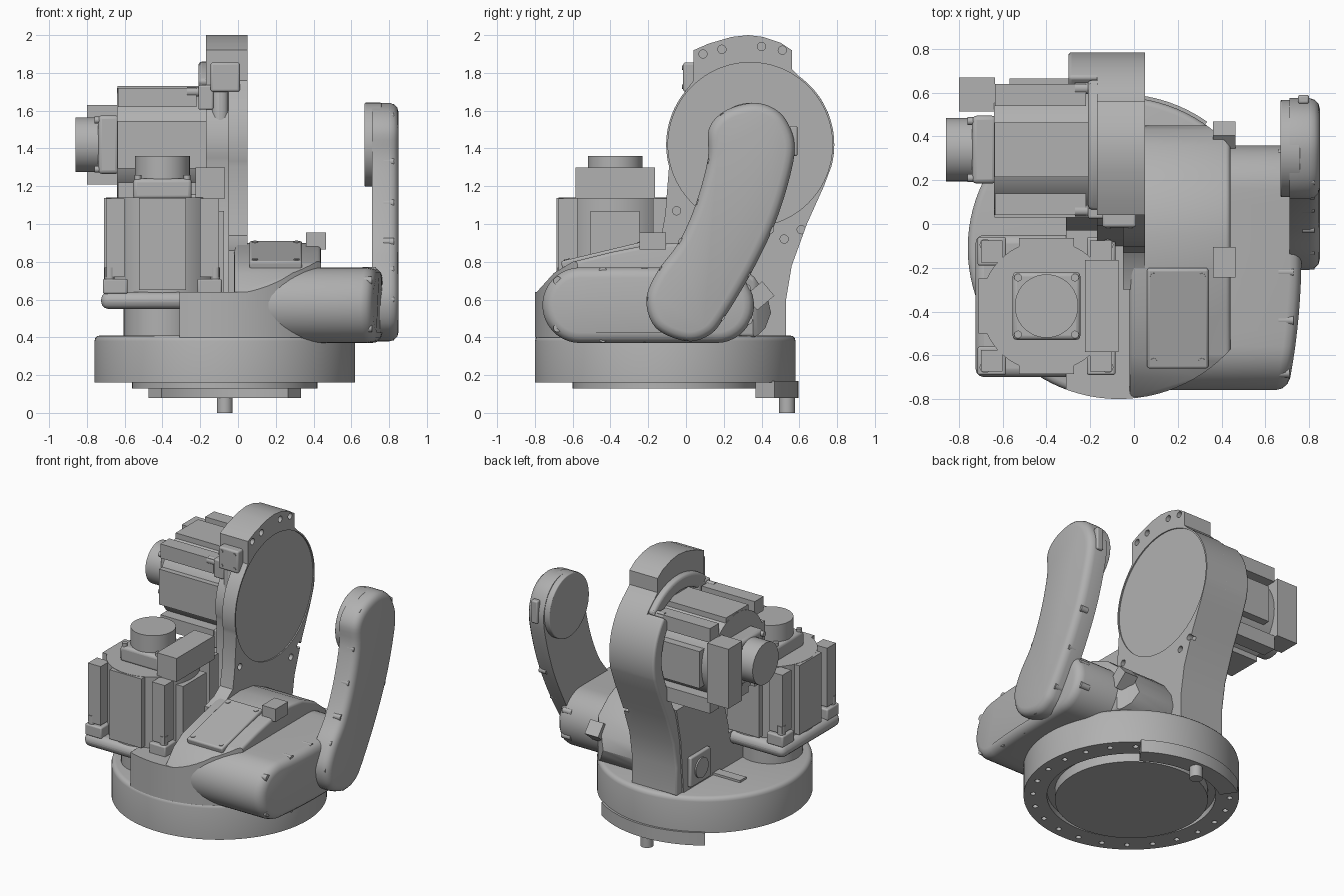
import bpy, bmesh, math
from mathutils import Matrix, Vector

old = bpy.data.objects.get("Cube")
if old:
    bpy.data.objects.remove(old, do_unlink=True)

grey = bpy.data.materials.new("machine_grey")
grey.use_nodes = True
grey.diffuse_color = (0.44, 0.44, 0.44, 1)
grey.node_tree.nodes["Principled BSDF"].inputs["Base Color"].default_value = (0.44, 0.44, 0.44, 1)
parts = []


def arc(cu, cv, r, a0=0, a1=360, n=48):
    """Points on an arc; a full turn leaves out the repeated end point."""
    last = n if abs(a1 - a0) == 360 else n - 1
    angles = [math.radians(a0 + (a1 - a0) * i / last) for i in range(n)]
    return [(cu + r * math.cos(a), cv + r * math.sin(a)) for a in angles]


def rect(u0, u1, v0, v1):
    return [(u0, v0), (u1, v0), (u1, v1), (u0, v1)]


def smooth_loop(pts, n=5):
    """Closed smooth curve through the points."""
    out = []
    for i in range(len(pts)):
        a, b, c, d = (Vector(pts[(i + k) % len(pts)]) for k in (-1, 0, 1, 2))
        for s in range(n):
            t = s / n
            p = 0.5 * (2 * b + (c - a) * t + (2 * a - 5 * b + 4 * c - d) * t * t
                       + (3 * b - a - 3 * c + d) * t ** 3)
            out.append((p.x, p.y))
    return out


def prism(name, pts, lo, hi, axis="x", bevel=0, rim=0, mat=None):
    """Extruded outline; rim rounds only the high end, bevel every sharp edge."""
    bm = bmesh.new()
    place = (lambda u, v, w: (w, u, v)) if axis == "x" else (lambda u, v, w: (u, v, w))
    low = [bm.verts.new(place(u, v, lo)) for u, v in pts]
    top = [bm.verts.new(place(u, v, hi)) for u, v in pts]
    bm.faces.new(low)
    cap = bm.faces.new(top)
    for i in range(len(pts)):
        j = (i + 1) % len(pts)
        bm.faces.new((low[i], low[j], top[j], top[i]))
    bmesh.ops.recalc_face_normals(bm, faces=bm.faces)
    if rim:
        bmesh.ops.bevel(bm, geom=list(cap.edges), offset=rim, segments=3, profile=0.5, affect="EDGES")
    mesh = bpy.data.meshes.new(name)
    bm.to_mesh(mesh)
    bm.free()
    if mat:
        mesh.transform(mat)
    mesh.materials.append(grey)
    ob = bpy.data.objects.new(name, mesh)
    bpy.context.collection.objects.link(ob)
    if bevel:
        m = ob.modifiers.new("bevel", "BEVEL")
        m.width, m.segments, m.limit_method = bevel, 3, "ANGLE"
        m.angle_limit = math.radians(40)
    parts.append(ob)
    return ob


def boolean(target, cutter, op):
    """Apply a boolean and discard its cutter."""
    parts.remove(cutter)
    m = target.modifiers.new("cut", "BOOLEAN")
    m.operation, m.object, m.solver = op, cutter, "EXACT"
    bpy.context.view_layer.objects.active = target
    for mod in list(target.modifiers):
        bpy.ops.object.modifier_apply(modifier=mod.name)
    bpy.data.objects.remove(cutter, do_unlink=True)


CX, CY, R = -0.07, -0.11, 0.69

# Turntable base, groove, bolt holes, bottom hub, stop segment and pin
base = prism("base_ring", arc(CX, CY, R, n=96), 0.16, 0.41, "z", rim=0.03)
boolean(base, prism("groove", arc(CX, CY, 0.54, n=72), 0.1, 0.2, "z"), "DIFFERENCE")
for i in range(24):
    a = math.tau * (i + 0.5) / 24
    hole = prism("hole", arc(CX + 0.63 * math.cos(a), CY + 0.63 * math.sin(a), 0.018, n=12), 0.1, 0.2, "z")
    boolean(base, hole, "DIFFERENCE")
prism("bottom_hub", arc(CX, CY, 0.49, n=72), 0.13, 0.21, "z")
prism("stop_segment", arc(CX, CY, 0.705, 55, 125, 24) + arc(CX, CY, 0.585, 125, 55, 24), 0.08, 0.17, "z")
prism("stop_pin", arc(CX, 0.535, 0.042, n=24), 0, 0.1, "z")

# Main body, trimmed to the round base
body_side = [(-0.85, 0.4), (-0.85, 0.57), (-0.79, 0.64), (-0.7, 0.74), (-0.6, 0.8), (-0.4, 0.85),
             (-0.2, 0.89), (-0.05, 0.9), (0.1, 0.88), (0.25, 0.81), (0.36, 0.72), (0.43, 0.62), (0.45, 0.53),
             (0.42, 0.45), (0.37, 0.4)]
body = prism("body", body_side, -0.02, 0.44, bevel=0.02)
boolean(body, prism("trim", arc(CX, CY, R, n=96), 0.3, 1, "z"), "INTERSECT")
deck = prism("lower_deck", rect(-0.85, 0.1, 0.4, 0.64), -0.31, 0.2)
boolean(deck, prism("trim", arc(CX, CY, R, n=96), 0.3, 1, "z"), "INTERSECT")

# Sloping access panel with corner screws
tilt = Matrix.Translation((0.2, -0.43, 0.838)) @ Matrix.Rotation(math.radians(13.5), 4, "X")
prism("access_panel", rect(-0.14, 0.14, -0.235, 0.235), -0.03, 0.02, "z", bevel=0.012, mat=tilt)
for sx in (-1, 1):
    for sy in (-1, 1):
        prism("panel_screw", arc(sx * 0.11, sy * 0.2, 0.016, n=16), 0, 0.024, "z", mat=tilt)

# Sideways drive housing with rounded end cover
steps = [0.16 - 0.72 * i / 10 for i in range(1, 10)]
capsule = (arc(0.16, 0.57, 0.2, -90, 90, 20) + [(y, 0.77) for y in steps]
           + arc(-0.56, 0.57, 0.2, 90, 270, 20) + [(y, 0.37) for y in reversed(steps)])
housing = prism("drive_housing", capsule, 0.0, 0.765, rim=0.055)
for v in housing.data.vertices:
    if v.co.x > 0.6 and v.co.y < -0.15:
        v.co.x -= 0.06 * ((-0.15 - v.co.y) / 0.6) ** 2
for y, z in [(-0.68, 0.7), (-0.68, 0.45), (-0.44, 0.75), (-0.44, 0.395), (-0.22, 0.75), (-0.22, 0.395),
             (0.32, 0.66), (0.33, 0.49)]:
    prism("housing_screw", arc(y, z, 0.022, n=16), 0.66, 0.71 if y < -0.6 else 0.73)

# Curved link cover with drive end and rim screws
outline = [(0.34, 1.64), (0.2, 1.595), (0.12, 1.5), (0.115, 1.34), (0.05, 1.1), (-0.04, 0.9), (-0.15, 0.75),
           (-0.21, 0.6), (-0.16, 0.45), (0, 0.38), (0.12, 0.41), (0.2, 0.5), (0.35, 0.75), (0.47, 1.0),
           (0.55, 1.25), (0.575, 1.42), (0.53, 1.55), (0.45, 1.62)]
prism("link_cover", smooth_loop(outline), 0.71, 0.85, rim=0.05)
prism("link_cover_hub", arc(0.345, 1.42, 0.222), 0.67, 0.76, bevel=0.006)
for y, z in [(0.2, 1.565), (0.485, 1.56), (0.135, 1.33), (0.52, 1.26), (0.075, 1.11), (0.445, 0.97), (-0.02, 0.905),
             (0.32, 0.74), (-0.12, 0.755), (-0.185, 0.6), (0.0, 0.405), (0.185, 0.51)]:
    prism("cover_screw", arc(y, z, 0.022, n=16), 0.77, 0.825)
prism("cover_connector", rect(0.55, 0.59, 1.36, 1.52), 0.75, 0.80, bevel=0.01)

# Upright shoulder flange with recessed disc face and bolt holes
SY, SZ = 0.34, 1.42
back_foot = [(0.73, 1.2), (0.64, 1.0), (0.56, 0.78), (0.53, 0.6), (0.53, 0.4)]
back_and_top = (back_foot[::-1] + arc(SY, SZ, 0.445, -15, 55, 20)
                + [(0.56, 1.82), (0.56, 1.92), (0.5, 1.96), (0.41, 1.99), (0.33, 2.0), (0.24, 1.99),
                   (0.12, 1.955), (0.04, 1.92)])
foot_front = [(-0.11, 1.05), (-0.13, 0.94), (-0.2, 0.89), (-0.3, 0.86), (-0.3, 0.4)]
flange = prism("shoulder_flange", back_and_top + [(0.04, 1.76)] + arc(SY, SZ, 0.445, 140, 195, 16) + foot_front,
               -0.05, 0.05)
boolean(flange, prism("recess", arc(SY, SZ, 0.435, n=96), 0.042, 0.1), "DIFFERENCE")
for y, z in [(0.09, 1.9), (0.19, 1.925), (0.4, 1.94), (0.51, 1.92), (0.52, 0.92), (0.61, 0.97), (-0.05, 1.07)]:
    boolean(flange, prism("hole", arc(y, z, 0.022, n=16), 0.01, 0.1), "DIFFERENCE")

# Narrower shoulder housing behind the flange, with its rear wall and column foot
prism("shoulder_housing", back_and_top + [(0.04, 1.72)] + arc(SY, SZ, 0.35, 148, 195, 16)
      + [(0.0, 1.1), (-0.03, 0.9), (-0.1, 0.64), (-0.1, 0.4)], -0.17, -0.04)
prism("shoulder_rear_wall", arc(SY, SZ, 0.445, 42, -15, 24) + back_foot
      + [(y - 0.1, z) for y, z in back_foot[::-1]] + arc(SY, SZ, 0.35, -15, 42, 24), -0.3, -0.1, bevel=0.015)
prism("shoulder_rim", arc(SY, SZ, 0.44, 42, 130, 24) + arc(SY, SZ, 0.34, 130, 42, 24), -0.21, -0.1, bevel=0.02)
prism("column_foot", [(-0.03, 0.4), (-0.03, 0.7), (0.06, 1.02), (0.55, 1.02), (0.5, 0.78), (0.47, 0.4)], -0.31, 0.0)

# Shoulder sensor plate with screws
prism("sensor_plate", rect(-0.015, 0.08, 1.7, 1.855), -0.145, 0.01, bevel=0.012)
facing = Matrix.Translation((-0.067, -0.012, 1.777)) @ Matrix.Rotation(math.pi / 2, 4, "X")
for sx in (-1, 1):
    for sz in (-1, 1):
        prism("sensor_screw", arc(sx * 0.05, sz * 0.05, 0.011, n=12), 0, 0.008, "z", mat=facing)

# Lifting blocks on the body
prism("top_block", rect(-0.245, -0.105, 0.865, 0.955), 0.36, 0.465)
turned = Matrix.Translation((0, 0.39, 0.62)) @ Matrix.Rotation(math.radians(40), 4, "X")
prism("rear_block", rect(-0.06, 0.06, -0.05, 0.05), 0.36, 0.465, mat=turned)

# Cable outlet on the column side and the bar beside it
prism("outlet_plate", rect(0.2, 0.42, 0.43, 0.64), -0.335, -0.3, bevel=0.01)
prism("outlet_ring", arc(0.31, 0.535, 0.07, n=32), -0.345, -0.33)
prism("base_bar", rect(-0.52, -0.3, 0.07, 0.14), 0.4, 0.425, "z")


def motor(prefix, mat):
    """Servo motor along local z, with its connector on local +x."""
    def add(name, pts, lo, hi, **kw):
        prism(prefix + "_" + name, pts, lo, hi, "z", mat=mat, **kw)
    add("flange", rect(-0.325, 0.325, -0.325, 0.325), 0, 0.09, bevel=0.04)
    add("barrel", arc(0, 0, 0.3, n=64), 0.08, 0.59)
    for u0, u1, v0, v1 in [(-0.125, 0.125, -0.31, 0.31), (-0.31, 0.0, -0.125, 0.125)]:
        add("flat_sides", rect(u0, u1, v0, v1), 0.1, 0.588)
    add("connector_side", rect(0.1, 0.325, -0.13, 0.13), 0.08, 0.52)
    for sx in (-1, 1):
        for sy in (-1, 1):
            u, v = sx * 0.25, sy * 0.25
            add("corner_post", rect(u - 0.05, u + 0.05, v - 0.05, v + 0.05), 0.17, 0.585)
            add("mount_boss", rect(u - 0.065, u + 0.065, v - 0.065, v + 0.065), 0.08, 0.16, bevel=0.01)
            add("mount_bolt", arc(sx * 0.28, sy * 0.28, 0.026, n=16), 0.08, 0.22)
            add("cap_screw", arc(sx * 0.13, sy * 0.13, 0.018, n=12), 0.6, 0.71)
    add("connector", rect(0.175, 0.33, -0.21, 0.21), 0.585, 0.75)
    add("cap_base", rect(-0.155, 0.155, -0.155, 0.155), 0.58, 0.69, bevel=0.02)
    add("cap", arc(0, 0, 0.145), 0.6, 0.81)


# Vertical motor on its neck, and horizontal motor on the shoulder axis
prism("motor_neck", arc(-0.4, -0.375, 0.205), 0.4, 0.56, "z")
motor("base_motor", Matrix.Translation((-0.4, -0.375, 0.55)))
sideways = Matrix(((0, 0, -1, -0.05), (1, 0, 0, SY), (0, -1, 0, SZ), (0, 0, 0, 1)))
motor("shoulder_motor", sideways)

# Smooth shading with sharp edges kept
bpy.ops.object.select_all(action="DESELECT")
for ob in parts:
    ob.select_set(True)
bpy.context.view_layer.objects.active = body
bpy.ops.object.shade_smooth_by_angle(angle=math.radians(32))
